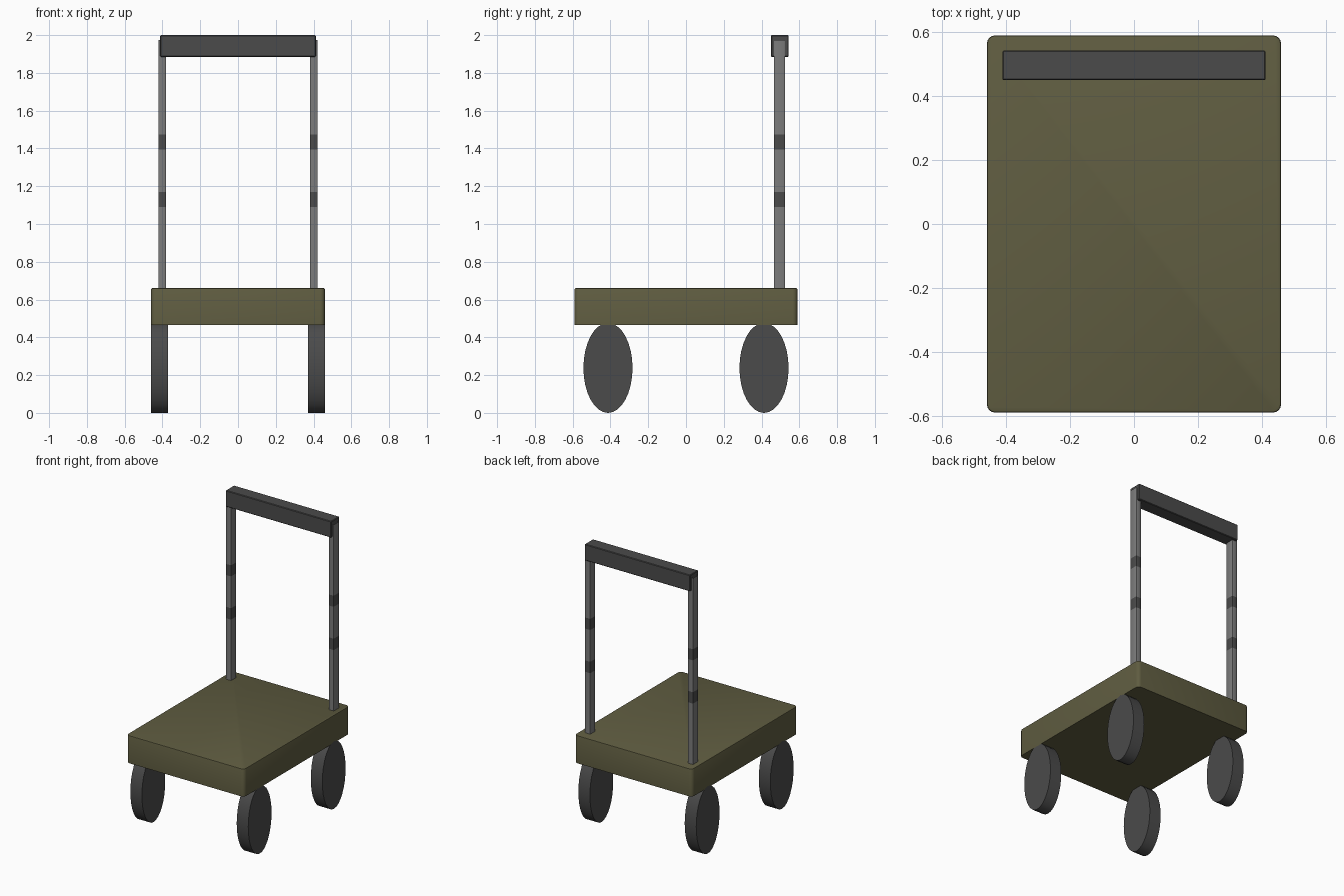
import bpy, bmesh, math
from mathutils import Matrix, Vector

cube = bpy.data.objects.get("Cube")
if cube:
    bpy.data.objects.remove(cube, do_unlink=True)


def material(name, rgb):
    m = bpy.data.materials.new(name)
    m.use_nodes = True
    m.diffuse_color = (*rgb, 1)
    bsdf = next(n for n in m.node_tree.nodes if n.type == 'BSDF_PRINCIPLED')
    bsdf.inputs["Base Color"].default_value = (*rgb, 1)
    return m


olive = material("olive", (0.115, 0.108, 0.052))
dark_grey = material("dark grey", (0.07, 0.07, 0.07))
steel_grey = material("steel grey", (0.2, 0.2, 0.2))


def box(lo, hi):
    """Axis-aligned box between two corners."""
    lo, hi = Vector(lo), Vector(hi)
    bm = bmesh.new()
    bmesh.ops.create_cube(bm, size=1, matrix=Matrix.Translation((lo + hi) / 2)
                          @ Matrix.Diagonal((*(hi - lo), 1)))
    return bm


def is_upright(e):
    return abs(e.verts[0].co.z - e.verts[1].co.z) > 0.01


def bevel(bm, edges, width, segments):
    bmesh.ops.bevel(bm, geom=edges, offset=width, segments=segments,
                    profile=0.5, affect='EDGES')


def finish(bm, name, *mats):
    me = bpy.data.meshes.new(name)
    bm.to_mesh(me)
    bm.free()
    for m in mats:
        me.materials.append(m)
    ob = bpy.data.objects.new(name, me)
    bpy.context.collection.objects.link(ob)
    bpy.ops.object.select_all(action='DESELECT')
    ob.select_set(True)
    bpy.context.view_layer.objects.active = ob
    bpy.ops.object.shade_smooth_by_angle(angle=math.radians(35))
    return ob


# Deck: rounded corners and a softened top rim
DECK_TOP = 0.66
bm = box((-0.46, -0.59, 0.465), (0.46, 0.59, DECK_TOP))
bevel(bm, [e for e in bm.edges if is_upright(e)], 0.025, 4)
bevel(bm, [e for e in bm.edges if all(v.co.z > DECK_TOP - 0.001 for v in e.verts)], 0.006, 2)
finish(bm, "deck", olive)

# Handle bar
bm = box((-0.412, 0.45, 1.885), (0.412, 0.543, 2.0))
bevel(bm, bm.edges[:], 0.004, 1)
finish(bm, "handle_bar", dark_grey)

# Posts: open-topped tubes with two dark bands each
BANDS = [(1.09, 1.17), (1.395, 1.473)]
for side, s in (("left", 1), ("right", -1)):
    bm = box((s * 0.401 - 0.021, 0.465, 0.64), (s * 0.401 + 0.021, 0.525, 1.975))
    bevel(bm, [e for e in bm.edges if is_upright(e)], 0.006, 2)
    bmesh.ops.delete(bm, geom=[f for f in bm.faces if f.normal.z > 0.9], context='FACES_ONLY')
    for z in [z for band in BANDS for z in band]:
        bmesh.ops.bisect_plane(bm, geom=bm.verts[:] + bm.edges[:] + bm.faces[:],
                               plane_co=(0, 0, z), plane_no=(0, 0, 1))
    for f in bm.faces:
        z = f.calc_center_median().z
        f.material_index = int(any(a < z < b for a, b in BANDS))
    finish(bm, side + "_post", steel_grey, dark_grey)

# Wheels: tall oval discs
for end, y in (("front", -0.413), ("back", 0.413)):
    for side, s in (("left", 1), ("right", -1)):
        bm = bmesh.new()
        bmesh.ops.create_cone(bm, cap_ends=True, segments=32, radius1=1, radius2=1, depth=1,
                              matrix=Matrix.Translation((s * 0.415, y, 0.238))
                              @ Matrix.Diagonal((0.09, 0.13, 0.238, 1))
                              @ Matrix.Rotation(math.pi / 2, 4, 'Y'))
        finish(bm, f"{end}_{side}_wheel", dark_grey)
